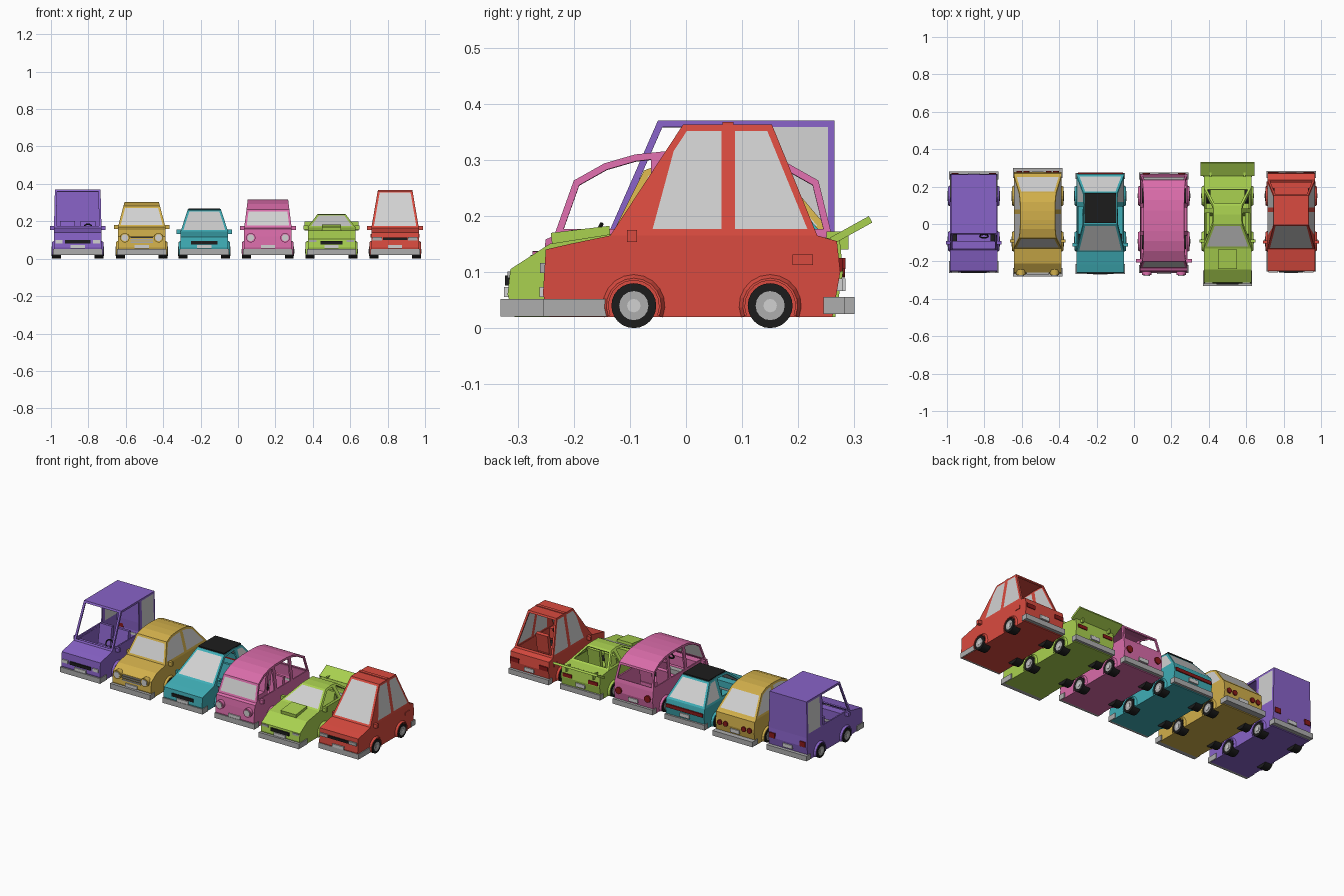
import bpy, bmesh, math
from mathutils import Vector, Matrix

if "Cube" in bpy.data.objects:
    bpy.data.objects.remove(bpy.data.objects["Cube"])

def mat(name, r, g, b):
    m = bpy.data.materials.new(name)
    m.diffuse_color = (r, g, b, 1)
    m.use_nodes = True
    m.node_tree.nodes["Principled BSDF"].inputs["Base Color"].default_value = m.diffuse_color
    return m

BLACK, GLASS = mat('black', .012, .012, .012), mat('glass', .64, .64, .64)
METAL, LAMP = mat('metal', .42, .42, .42), mat('dark_red', .25, .01, .01)
W = .127  # half width of every body

def finish(bm, name, mats, loc=(0, 0, 0)):
    me = bpy.data.meshes.new(name)
    bm.to_mesh(me)
    bm.free()
    for m in mats:
        me.materials.append(m)
    ob = bpy.data.objects.new(name, me)
    ob.location = loc
    bpy.context.collection.objects.link(ob)
    return ob

def box(name, m, x, hw, y0, y1, z0, z1, rot=0):
    bm = bmesh.new()
    bmesh.ops.create_cube(bm, size=1)
    bmesh.ops.scale(bm, vec=(2 * hw, y1 - y0, z1 - z0), verts=bm.verts)
    bmesh.ops.rotate(bm, matrix=Matrix.Rotation(rot, 3, 'X'), verts=bm.verts)
    return finish(bm, name, [m], (x, (y0 + y1) / 2, (z0 + z1) / 2))

def disc(name, m, c, r, depth, axis, n=24):
    bm = bmesh.new()
    bmesh.ops.create_cone(bm, cap_ends=True, segments=n, radius1=r, radius2=r, depth=depth)
    bmesh.ops.rotate(bm, matrix=Matrix.Rotation(math.pi / 2, 3, 'Y' if axis == 'x' else 'X'), verts=bm.verts)
    ob = finish(bm, name, [m], c)
    for p in ob.data.polygons:
        p.use_smooth = len(p.vertices) == 4
    return ob

def shell(name, paint, cx, prof, width, flags, closed, cuts=(), side='n', inset=.012):
    """Side profile spread across x; flags: n solid, g glass, o open hole, x removed."""
    bm = bmesh.new()
    n = len(prof)
    mid = Vector((0, sum(p[0] for p in prof) / n, sum(p[1] for p in prof) / n - .02))
    todo = []
    for s in (-1, 1):
        before = set(bm.faces)
        bm.faces.new([bm.verts.new((s * width(z), y, z)) for y, z in prof])
        for y, slant in cuts:
            fs = [f for f in bm.faces if f not in before]
            geom = fs + list({e for f in fs for e in f.edges}) + list({v for f in fs for v in f.verts})
            bmesh.ops.bisect_plane(bm, geom=geom, plane_co=(0, y, prof[0][1]), plane_no=(0, 1, -slant))
        pieces = sorted((f for f in bm.faces if f not in before), key=lambda f: f.calc_center_median().y)
        todo += list(zip(pieces, side))
    for i in range(n if closed else n - 1):
        a, b = prof[i], prof[(i + 1) % n]
        f = bm.faces.new([bm.verts.new((s * width(p[1]), *p)) for s, p in ((-1, a), (1, a), (1, b), (-1, b))])
        todo.append((f, flags[i] if i < len(flags) else 'n'))
    bm.normal_update()
    for f in bm.faces:
        if f.normal.dot(f.calc_center_median() - mid) < 0:
            f.normal_flip()
    gone = []
    for f, k in todo:
        if k in 'go':
            bmesh.ops.inset_individual(bm, faces=[f], thickness=inset, use_even_offset=True)
        if k == 'g':
            f.material_index = 1
        elif k in 'ox':
            gone.append(f)
    bmesh.ops.delete(bm, geom=gone, context='FACES')
    bmesh.ops.remove_doubles(bm, verts=bm.verts, dist=.0003)
    sol = finish(bm, name, [paint, GLASS], (cx, 0, 0)).modifiers.new('thickness', 'SOLIDIFY')
    sol.thickness, sol.offset = .008, -1

def fender(name, paint, cx, s, y):
    bm = bmesh.new()
    rings = []
    for i in range(13):
        a = math.radians(-22 + i * 224 / 12)
        rings.append([bm.verts.new((s * x, y + r * math.cos(a), .04 + r * math.sin(a)))
                      for x, r in ((.12, .045), (.138, .045), (.138, .049), (.126, .056))])
    for a, b in zip(rings, rings[1:]):
        for j in range(4):
            bm.faces.new((a[j], a[(j + 1) % 4], b[(j + 1) % 4], b[j]))
    bmesh.ops.recalc_face_normals(bm, faces=bm.faces)
    finish(bm, name, [paint], (cx, 0, 0))

def car(c, P, cx, nose, tail, hood, bulge, cowl, belt, deck, roof, top, crown, segs, rw, ends, cuts, side, bumpers):
    """nose/tail y, hood z, windshield foot (cowl, belt), rear window foot deck, roof y range and crown."""
    low = [(nose + .012, .02), (nose, .06), (nose + .005, hood),
           (nose * .6 + cowl * .4, hood * .6 + belt * .4 + bulge), (cowl, belt), (deck, belt),
           (max(tail - .006, deck), belt - .01), (tail, .1), (tail - .014, .02)]
    cab = [(cowl, belt)]
    for i in range(segs + 1):
        t = i / segs
        cab.append((roof[0] + t * (roof[1] - roof[0]), top - crown * abs(2 * t - 1) ** 3))
    cab.append((deck, belt))
    # painted lower body and cabin frame
    shell(c + '_body', P, cx, low, lambda z: W, 'nnnnx', True)
    shell(c + '_cabin', P, cx, cab, lambda z: W + (rw - W) * (z - belt) / (top - belt),
          ends[0] + 'n' * segs + ends[1], False, cuts, side)
    # bumpers, plates, dashboard
    box(c + '_front_bumper', METAL, cx, .132, nose - bumpers[0], nose + bumpers[1], .021, .052)
    box(c + '_rear_bumper', METAL, cx, .132, tail - .03, tail + bumpers[2], .025, .055)
    box(c + '_front_plate', GLASS, cx, .038, nose - .006, nose + .003, .055, .073)
    box(c + '_rear_plate', GLASS, cx, .03, tail - .01, tail + .004, .066, .088)
    box(c + '_dashboard', P, cx, .12, cowl + .005, cowl + .05, .1, belt - .006)
    for s in (-1, 1):
        # wheels with fenders
        for y, end in ((-.093, 'front'), (.15, 'rear')):
            disc(c + '_tire_' + end, BLACK, (cx + s * .114, y, .04), .04, .048, 'x')
            disc(c + '_hub_' + end, METAL, (cx + s * .137, y, .04), .026, .005, 'x', 16)
            disc(c + '_hub_cap_' + end, GLASS, (cx + s * .139, y, .04), .012, .004, 'x', 12)
            fender(c + '_fender_' + end, P, cx, s, y)
        # mirrors and seats
        my = max(cowl + .04, -.2)
        box(c + '_mirror', P, cx + s * .136, .013, my - .01, my + .008, belt - .012, belt + .01)
        box(c + '_seat_base', P, cx + s * .055, .04, -.03, .07, .05, .09)
        box(c + '_seat_back', P, cx + s * .055, .04, .05, .072, .08, belt + .035, -.15)
    bpy.ops.mesh.primitive_torus_add(major_radius=.022, minor_radius=.004, major_segments=16, minor_segments=6,
                                     location=(cx + .055, cowl + .075, belt), rotation=(math.radians(65), 0, 0))
    bpy.context.object.name = c + '_steering_wheel'
    bpy.context.object.data.materials.append(BLACK)

PU, YE, TE = mat('purple', .25, .125, .58), mat('yellow', .64, .43, .07), mat('teal', .05, .42, .47)
PI, LI, RE = mat('pink', .70, .15, .40), mat('lime', .40, .64, .08), mat('red', .70, .07, .05)
XP, XY, XT, XK, XL, XR = -.857, -.515, -.18, .16, .5, .84  # car centres
car('purple', PU, XP, -.257, .268, .14, 0, -.14, .165, .265, (-.05, .265), .37, 0, 1, .122,
    'on', [(.13, 0)], 'og', (.005, .06, .012))
car('yellow', YE, XY, -.265, .277, .12, .014, -.13, .17, .26, (-.075, .165), .303, .022, 5, .092,
    'gg', [(.065, 0)], 'gg', (.015, .03, .023))
car('teal', TE, XT, -.263, .27, .115, 0, -.15, .145, .262, (0, .165), .266, .006, 2, .088,
    'gg', [(.105, 0)], 'og', (.003, .05, .003))
car('pink', PI, XK, -.26, .268, .12, .02, -.235, .165, .26, (-.2, .236), .316, .053, 8, .108,
    'go', [(-.05, 0), (.1, 0)], 'ooo', (.003, .04, .007))
car('lime', LI, XL, -.318, .28, .105, .02, -.13, .168, .195, (0, .1), .24, .004, 2, .074,
    'go', [(.07, 0)], 'oo', (.013, .07, .003))
car('red', RE, XR, -.255, .275, .14, 0, -.135, .165, .234, (-.005, .153), .363, 0, 1, .093,
    'go', [(-.075, .27), (.075, 0)], 'ngg', (0, .115, .008))

def front(name, m, x, hw, y, z, hz=.009, tilt=0):
    box(name, m, x, hw, y - .006, y + .006, z - hz, z + hz, tilt)

# grilles
front('purple_grille', BLACK, XP, .068, -.256, .091)
front('teal_grille', BLACK, XT, .07, -.261, .085)
front('red_grille', BLACK, XR, .065, -.254, .107, .007)
front('lime_grille', BLACK, XL, .06, -.317, .085)
for i in range(3):
    front('yellow_grille_bar', METAL, XY, .06, -.263, .088 + i * .013, .003)
for s in (-1, 1):
    # headlights
    for c, P, x, d in (('yellow', YE, XY, .09), ('pink', PI, XK, .092)):
        disc(c + '_headlight', P, (x + s * d, -.259, .112), .025, .03, 'y')
        disc(c + '_headlight_lens', GLASS, (x + s * d, -.275, .112), .018, .004, 'y')
    front('purple_headlight', GLASS, XP + s * .1, .018, -.255, .091)
    front('red_headlight', METAL, XR + s * .095, .025, -.254, .107)
    front('lime_headlight', METAL, XL + s * .1, .02, -.312, .095, .006)
    # tail lamps
    front('purple_tail_lamp', LAMP, XP + s * .1, .018, .267, .115, .015)
    front('red_tail_lamp', LAMP, XR + s * .095, .028, .273, .113, .012)
    front('lime_tail_lamp', LAMP, XL + s * .085, .03, .278, .115, .01)
    disc('pink_tail_lamp', LAMP, (XK + s * .095, .268, .11), .02, .012, 'y')
    for d in (.06, .098):
        disc('yellow_tail_lamp', LAMP, (XY + s * d, .277, .105), .015, .012, 'y')
    box('red_side_lamp', RE, XR + s * W, .004, .19, .226, .112, .131)
    box('lime_spoiler_support', LI, XL + s * .09, .005, .25, .29, .14, .172)
front('teal_tail_strip', LAMP, XT, .12, .269, .108, .01)

# rear wing, hood scoop, soft top, roof band
box('lime_spoiler', LI, XL, .145, .254, .334, .168, .181, math.radians(29))
box('lime_hood_scoop', LI, XL, .05, -.24, -.135, .152, .176, .12)
box('teal_roof_cover', BLACK, XT, .085, .005, .165, .262, .269)
box('red_roof_band', RE, XR, .092, .065, .085, .358, .367)
